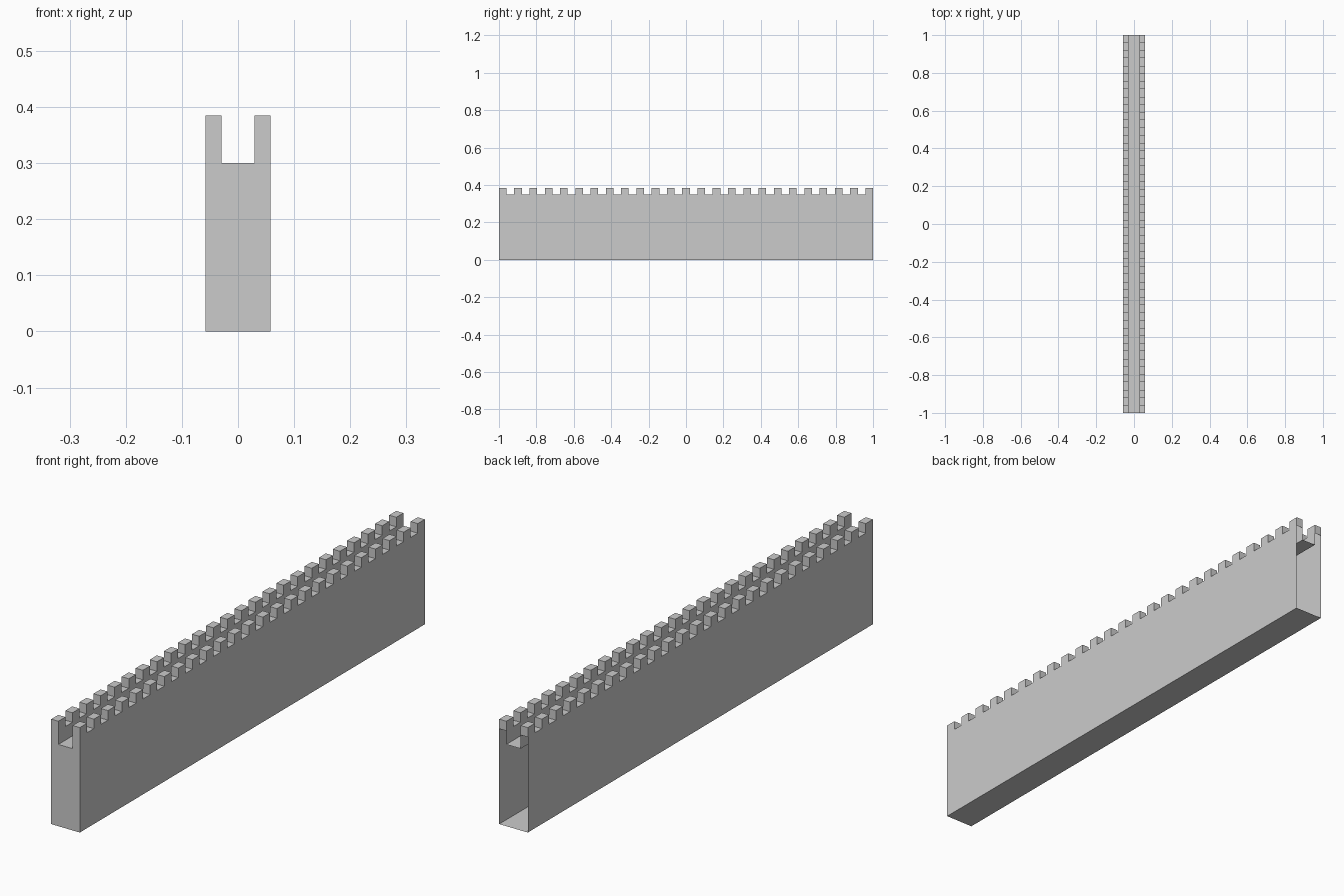
import bpy, bmesh

if "Cube" in bpy.data.objects:
    bpy.data.objects.remove(bpy.data.objects["Cube"])

HALF_W, INNER = 0.058, 0.029
WALK_Z, PARAPET_Z, MERLON_Z = 0.30, 0.35, 0.385
SEGMENTS = 49  # 25 merlons alternating with 24 gaps

# Cross-section of the wall with a sunken walkway, seen from the front
right = [(HALF_W, 0), (HALF_W, PARAPET_Z), (INNER, PARAPET_Z), (INNER, WALK_Z)]
profile = right + [(-x, z) for x, z in reversed(right)]

bm = bmesh.new()
rings = []
for i in range(SEGMENTS + 1):
    y = -1 + 2 * i / SEGMENTS
    rings.append([bm.verts.new((x, y, z)) for x, z in profile])

# Hollow wall shell: closed at the front, open at the back
bm.faces.new(rings[0])
merlon_bases = []
n = len(profile)
for i in range(SEGMENTS):
    a, b = rings[i], rings[i + 1]
    for j in range(n):
        k = (j + 1) % n
        face = bm.faces.new((a[j], b[j], b[k], a[k]))
        on_top = profile[j][1] == PARAPET_Z and profile[k][1] == PARAPET_Z
        if on_top and i % 2 == 0:
            merlon_bases.append(face)

# Merlons: raise every other segment of both parapets
raised = bmesh.ops.extrude_discrete_faces(bm, faces=merlon_bases)["faces"]
verts = list({v for f in raised for v in f.verts})
bmesh.ops.translate(bm, verts=verts, vec=(0, 0, MERLON_Z - PARAPET_Z))

mesh = bpy.data.meshes.new("crenellated_wall")
bm.to_mesh(mesh)
bm.free()
wall = bpy.data.objects.new("crenellated_wall", mesh)
bpy.context.collection.objects.link(wall)
